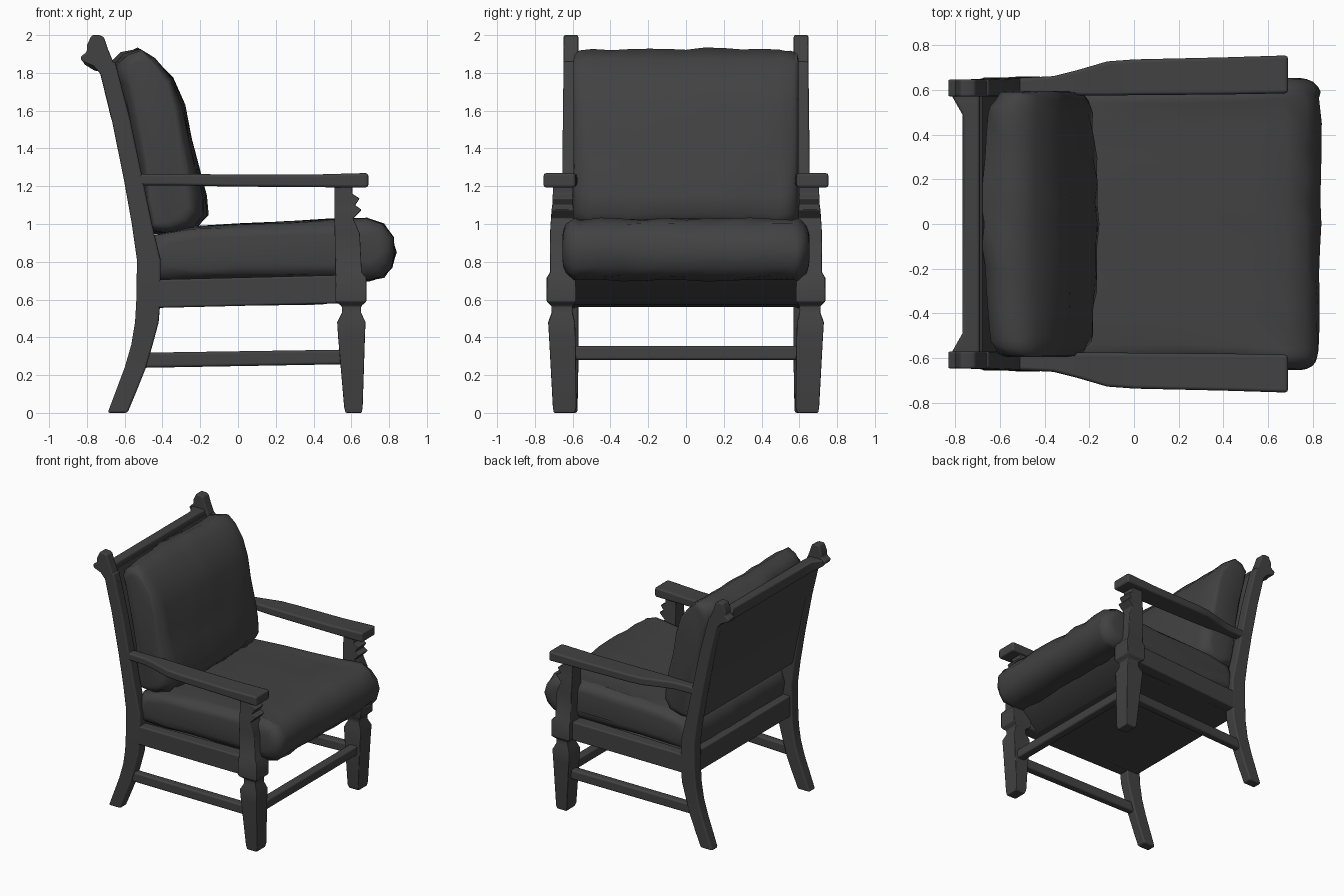
import bpy, bmesh, math, random
random.seed(4)

dark = bpy.data.materials.new("charcoal")
dark.diffuse_color = (0.054, 0.054, 0.054, 1)


def loft(name, rings, mirror=False, bevel=0.012):
    """Skin a list of equal-length point rings, cap both ends."""
    bm = bmesh.new()
    vs = [[bm.verts.new(p) for p in r] for r in rings]
    n = len(vs[0])
    for a, b in zip(vs, vs[1:]):
        for i in range(n):
            bm.faces.new((a[i], a[(i + 1) % n], b[(i + 1) % n], b[i]))
    bm.faces.new(vs[0])
    bm.faces.new(vs[-1])
    bmesh.ops.recalc_face_normals(bm, faces=bm.faces)
    me = bpy.data.meshes.new(name)
    bm.to_mesh(me)
    bm.free()
    me.materials.append(dark)
    me.shade_smooth()
    if not bevel:
        me.set_sharp_from_angle(angle=math.radians(60))
    ob = bpy.data.objects.new(name, me)
    bpy.context.collection.objects.link(ob)
    if bevel:
        m = ob.modifiers.new("soft edges", 'BEVEL')
        m.width = bevel
        m.segments = 2
        m.limit_method = 'ANGLE'
        m.angle_limit = math.radians(40)
        m.harden_normals = True
    if mirror:
        m = ob.modifiers.new("other side", 'MIRROR')
        m.use_axis = (False, True, False)
    return ob


# Rectangular cross-sections stacked along each axis
def along_z(secs):
    return [[(a, c, z), (b, c, z), (b, d, z), (a, d, z)] for z, a, b, c, d in secs]


def along_x(secs):
    return [[(x, a, c), (x, b, c), (x, b, d), (x, a, d)] for x, a, b, c, d in secs]


def along_y(secs):
    return [[(a, y, c), (b, y, c), (b, y, d), (a, y, d)] for y, a, b, c, d in secs]


def cushion(name, prof, half, r, rx, rz, flare=0.0, bow=0.0, wob=0.008):
    """Profile in xz lofted across y; ends round in by rx and rz, bowed and lumpy."""
    xs, zs = [p[0] for p in prof], [p[1] for p in prof]
    cx, cz = (min(xs) + max(xs)) / 2, (min(zs) + max(zs)) / 2
    hx, hz = (max(xs) - min(xs)) / 2, (max(zs) - min(zs)) / 2
    side = []
    for k in range(6):
        a = k / 5 * math.pi / 2
        side.append((half - r + r * math.cos(a), 1 - math.sin(a)))
    mid = [(half - r) * (1 - k / 5) for k in range(1, 10)]
    stations = side + [(y, 0) for y in mid] + [(-y, s) for y, s in reversed(side)]
    rings = []
    for y, s in stations:
        ring = []
        for x, z in prof:
            j = random.uniform(-wob, wob * 0.5)
            sx = 1 - (s * rx + bow * (y / half) ** 2 - j) / hx
            sz = 1 - (s * rz - j) / hz
            k = 1 + flare * min(1, max(0, (x - 0.45) / 0.2))
            ring.append((cx + (x - cx) * sx, y * k, cz + (z - cz) * sz))
        rings.append(ring)
    return loft(name, rings, bevel=0)


# Back posts with splayed feet
loft("back_post", along_z([
    (0.0, -0.69, -0.585, 0.575, 0.655),
    (0.12, -0.645, -0.535, 0.572, 0.655),
    (0.24, -0.60, -0.487, 0.57, 0.655),
    (0.36, -0.565, -0.452, 0.57, 0.655),
    (0.48, -0.545, -0.42, 0.57, 0.658),
    (0.60, -0.538, -0.41, 0.57, 0.66),
    (0.81, -0.535, -0.41, 0.57, 0.66),
    (1.0, -0.562, -0.455, 0.57, 0.658),
    (1.24, -0.605, -0.505, 0.57, 0.655),
    (1.55, -0.668, -0.57, 0.57, 0.652),
    (1.86, -0.745, -0.65, 0.57, 0.648)]), True)

# Scrolled finials on the posts
scroll = [(-0.645, 1.82), (-0.69, 1.93), (-0.71, 1.99), (-0.735, 2.0), (-0.775, 2.0),
          (-0.80, 1.945), (-0.80, 1.91), (-0.835, 1.885), (-0.825, 1.86), (-0.765, 1.835),
          (-0.725, 1.79)]
loft("post_scroll", [[(x, y, z) for x, z in scroll] for y in (0.57, 0.648)], True, 0.01)

# Front legs rising to the arms
loft("front_leg", along_z([
    (0.0, 0.57, 0.655, 0.59, 0.70),
    (0.03, 0.562, 0.66, 0.58, 0.705),
    (0.40, 0.53, 0.672, 0.585, 0.725),
    (0.48, 0.525, 0.675, 0.587, 0.73),
    (0.53, 0.55, 0.652, 0.60, 0.712),
    (0.565, 0.55, 0.652, 0.60, 0.712),
    (0.59, 0.515, 0.68, 0.582, 0.738),
    (0.715, 0.515, 0.68, 0.582, 0.738),
    (0.745, 0.515, 0.655, 0.585, 0.72),
    (0.95, 0.512, 0.645, 0.585, 0.72),
    (1.03, 0.51, 0.61, 0.595, 0.715),
    (1.075, 0.51, 0.655, 0.595, 0.712),
    (1.10, 0.51, 0.62, 0.597, 0.708),
    (1.135, 0.51, 0.645, 0.597, 0.708),
    (1.16, 0.51, 0.605, 0.60, 0.705),
    (1.21, 0.51, 0.605, 0.60, 0.705)]), True, 0.006)

# Arms widening toward the front
loft("arm", along_x([
    (-0.56, 0.58, 0.652, 1.205, 1.265),
    (-0.36, 0.58, 0.662, 1.205, 1.265),
    (-0.25, 0.576, 0.69, 1.203, 1.265),
    (-0.12, 0.575, 0.728, 1.20, 1.263),
    (0.0, 0.577, 0.737, 1.198, 1.262),
    (0.40, 0.58, 0.746, 1.195, 1.262),
    (0.69, 0.585, 0.755, 1.193, 1.27)]), True, 0.015)

# Seat frame, with the front apron sloping back underneath
loft("side_rail", along_x([(-0.46, 0.575, 0.657, 0.555, 0.705),
                           (0.56, 0.59, 0.70, 0.58, 0.73)]), True)
loft("front_apron", [[(0.42, y, 0.573), (0.45, y, 0.573), (0.61, y, 0.725), (0.56, y, 0.725)]
                     for y in (-0.61, 0.61)], bevel=0)
loft("rear_rail", along_y([(-0.6, -0.52, -0.45, 0.56, 0.73),
                           (0.6, -0.52, -0.45, 0.56, 0.73)]))
loft("seat_base", along_x([(-0.48, -0.6, 0.6, 0.56, 0.585),
                           (0.44, -0.6, 0.6, 0.573, 0.59)]), bevel=0)

# Stretchers
loft("side_stretcher", along_x([(-0.54, 0.585, 0.645, 0.238, 0.318),
                                (0.58, 0.615, 0.685, 0.258, 0.335)]), True, 0.015)
loft("front_stretcher", along_y([(-0.62, 0.575, 0.645, 0.28, 0.355),
                                 (0.62, 0.575, 0.645, 0.28, 0.355)]), bevel=0.015)

# Back panel and its flared top rail
loft("back_panel", along_z([(1.0, -0.545, -0.49, -0.59, 0.59),
                            (1.24, -0.595, -0.54, -0.59, 0.59),
                            (1.54, -0.658, -0.60, -0.59, 0.59),
                            (1.56, -0.672, -0.61, -0.59, 0.59),
                            (1.86, -0.745, -0.68, -0.59, 0.59)]), bevel=0)
loft("top_rail", along_y([(-0.59, -0.825, -0.69, 1.845, 1.895),
                          (-0.49, -0.768, -0.69, 1.81, 1.90),
                          (0.49, -0.768, -0.69, 1.81, 1.90),
                          (0.59, -0.825, -0.69, 1.845, 1.895)]), bevel=0.015)

# Cushions
cushion("seat_cushion", [
    (-0.46, 0.71), (-0.48, 0.83), (-0.44, 0.94), (-0.25, 0.985), (0.0, 1.0), (0.25, 1.01),
    (0.50, 1.025), (0.68, 1.03), (0.77, 1.0), (0.82, 0.93), (0.835, 0.85), (0.815, 0.77),
    (0.77, 0.72), (0.69, 0.70), (0.50, 0.705), (0.25, 0.705), (0.0, 0.705), (-0.25, 0.70)],
    0.625, 0.085, 0.085, 0.085, flare=0.045, wob=0.012)
cushion("back_cushion", [
    (-0.46, 0.95), (-0.50, 1.10), (-0.53, 1.3), (-0.59, 1.55), (-0.65, 1.75), (-0.68, 1.85),
    (-0.62, 1.905), (-0.53, 1.93), (-0.44, 1.875), (-0.34, 1.77), (-0.28, 1.63),
    (-0.24, 1.45), (-0.20, 1.3), (-0.165, 1.15), (-0.16, 1.05), (-0.21, 0.985), (-0.33, 0.95)],
    0.595, 0.10, 0.07, 0.05, bow=0.04, wob=0.012)
